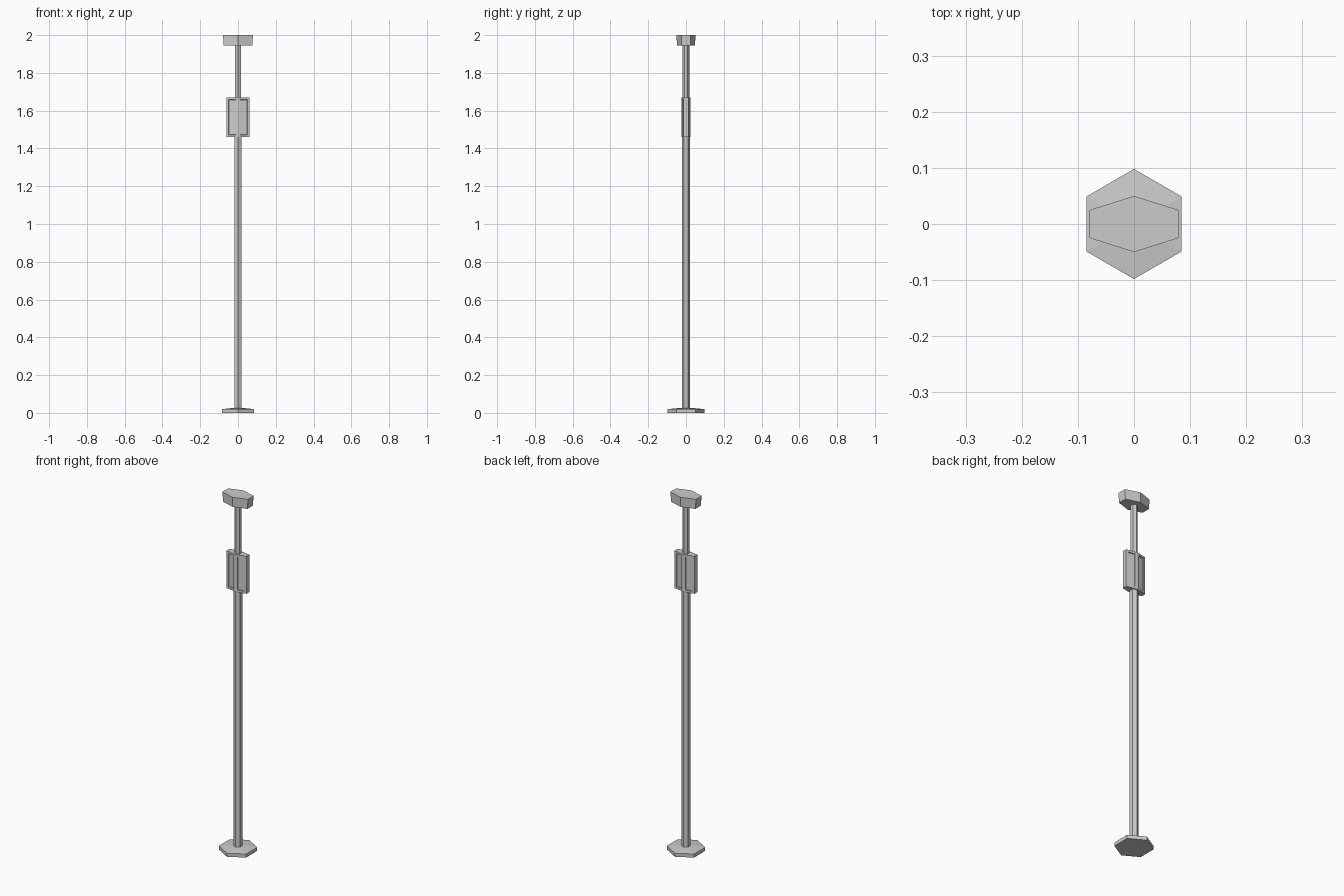
import bpy, bmesh

if "Cube" in bpy.data.objects:
    bpy.data.objects.remove(bpy.data.objects["Cube"])


def hexagon(hx, hy, tip):
    """Hexagon outline with points on the y axis and flat ends on x."""
    return [(hx, -hy), (hx, hy), (0, tip), (-hx, hy), (-hx, -hy), (0, -tip)]


def loft(name, sections, panel=None):
    """Stack (outline, z) sections; optionally recess the slanted side faces."""
    bm = bmesh.new()
    rings = [[bm.verts.new((x, y, z)) for x, y in outline] for outline, z in sections]
    n = len(rings[0])
    sides = []
    for a, b in zip(rings, rings[1:]):
        for i in range(n):
            j = (i + 1) % n
            sides.append(bm.faces.new((a[i], a[j], b[j], b[i])))
    bm.faces.new(rings[0][::-1])
    bm.faces.new(rings[-1])
    bm.normal_update()
    if panel:
        slanted = [f for f in sides if abs(f.normal.y) > 0.1]
        bmesh.ops.inset_individual(bm, faces=slanted, thickness=panel[0],
                                   use_even_offset=True)
        bmesh.ops.inset_individual(bm, faces=slanted, thickness=0.001,
                                   depth=-panel[1], use_even_offset=True)
    mesh = bpy.data.meshes.new(name)
    bm.to_mesh(mesh)
    bm.free()
    obj = bpy.data.objects.new(name, mesh)
    bpy.context.collection.objects.link(obj)
    return obj


def regular(r):
    return hexagon(r * 0.866, r * 0.5, r)


# Foot plate with a slightly raised centre
loft("base_plate", [(regular(0.098), 0), (regular(0.098), 0.02), (regular(0.035), 0.026)])

# Thick lower pole and thinner upper pole
loft("lower_pole", [(regular(0.022), 0.02), (regular(0.022), 1.47)])
loft("upper_pole", [(regular(0.018), 1.66), (regular(0.018), 1.95)])

# Flattened housing with recessed panels front and back
box = hexagon(0.061, 0.013, 0.025)
loft("panel_housing", [(box, 1.46), (box, 1.67)], panel=(0.012, 0.005))

# Head cap
cap = hexagon(0.079, 0.025, 0.05)
loft("head_cap", [(hexagon(0.076, 0.024, 0.048), 1.945), (cap, 2.0)])
